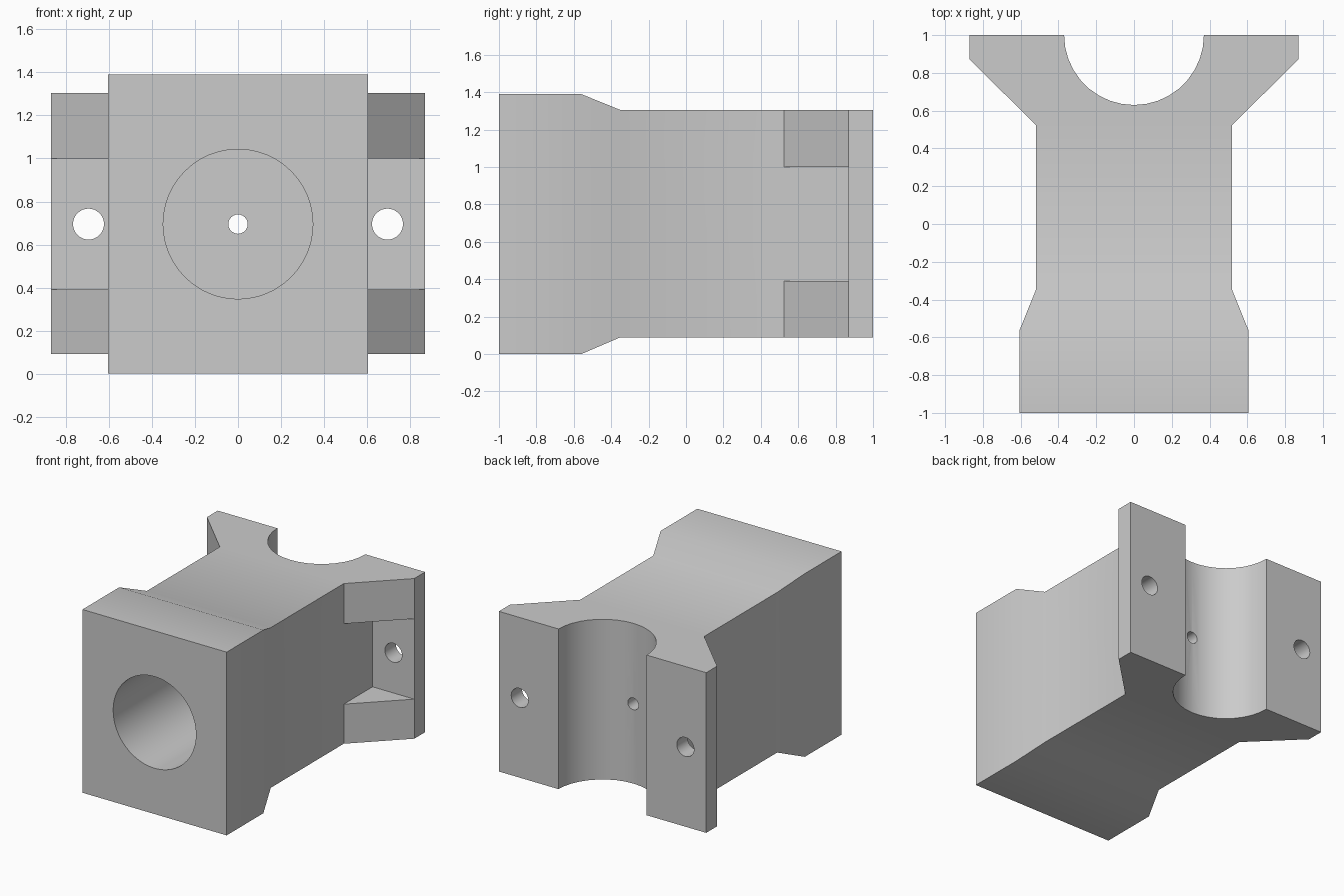
import bpy, math
from mathutils import Matrix, Vector

old = bpy.data.objects.get("Cube")
if old:
    bpy.data.objects.remove(old)

MID = 0.695          # height of the centre axis
BOTTOM, TOP = 0.09, 1.305


def material(name, rgb):
    m = bpy.data.materials.new(name)
    m.use_nodes = True
    m.diffuse_color = (*rgb, 1)
    m.node_tree.nodes["Principled BSDF"].inputs["Base Color"].default_value = (*rgb, 1)
    return m


def prism(name, outline, offset):
    """Extrude a closed outline of 3D points along an offset."""
    n = len(outline)
    verts = [Vector(p) for p in outline]
    verts += [v + Vector(offset) for v in verts]
    faces = [list(range(n))[::-1], list(range(n, 2 * n))]
    faces += [(i, (i + 1) % n, n + (i + 1) % n, n + i) for i in range(n)]
    mesh = bpy.data.meshes.new(name)
    mesh.from_pydata([tuple(v) for v in verts], [], faces)
    obj = bpy.data.objects.new(name, mesh)
    bpy.context.collection.objects.link(obj)
    # consistent outward normals
    import bmesh
    bm = bmesh.new()
    bm.from_mesh(mesh)
    bmesh.ops.recalc_face_normals(bm, faces=bm.faces)
    bm.to_mesh(mesh)
    bm.free()
    return obj


def rod(name, x, radius, y0, y1, sides):
    ring = [(x + radius * math.cos(2 * math.pi * i / sides), y0,
             MID + radius * math.sin(2 * math.pi * i / sides)) for i in range(sides)]
    return prism(name, ring, (0, y1 - y0, 0))


def carve(obj, cutter, operation="DIFFERENCE"):
    mod = obj.modifiers.new(cutter.name, "BOOLEAN")
    mod.operation, mod.solver, mod.object = operation, "EXACT", cutter
    bpy.context.view_layer.objects.active = obj
    bpy.ops.object.modifier_apply(modifier=mod.name)
    bpy.data.objects.remove(cutter)


# Plan outline: flared front block, waist, gusseted flange, round rear cradle
side = [(0.605, -1), (0.605, -0.56), (0.52, -0.35), (0.52, 0.525), (0.87, 0.87), (0.87, 1)]
steps = 18
arc = [(0.37 * math.cos(math.pi * i / steps), 1 - 0.37 * math.sin(math.pi * i / steps))
       for i in range(steps + 1)]
plan = side + arc + [(-x, y) for x, y in reversed(side)]
body = prism("bracket_body", [(x, y, -0.1) for x, y in plan], (0, 0, 1.6))

# Side profile trims the top and bottom
upper = [(-1.1, 1.39), (-0.56, 1.39), (-0.35, TOP), (1.1, TOP)]
lower = [(1.1, BOTTOM), (-0.35, BOTTOM), (-0.56, 0), (-1.1, 0)]
carve(body, prism("side_profile", [(-1, y, z) for y, z in upper + lower], (2, 0, 0)), "INTERSECT")

# Pockets between the gussets, with a bolt hole through each flange
for s in (-1, 1):
    pocket = [(0.52, 0.5), (1, 0.5), (1, 0.87), (0.52, 0.87)]
    carve(body, prism("pocket", [(s * x, y, 0.39) for x, y in pocket], (0, 0, 0.61)))
    carve(body, rod("bolt_hole", s * 0.695, 0.072, 0.8, 1.1, 32))

# Front bore and the small hole into the cradle
carve(body, rod("front_bore", 0, 0.348, -1.1, 0.455, 48))
carve(body, rod("centre_hole", 0, 0.045, 0.4, 0.8, 24))

body.data.materials.clear()
body.data.materials.append(material("plain grey", (0.6, 0.6, 0.6)))
for p in body.data.polygons:
    p.material_index = 0
for o in bpy.context.selected_objects:
    o.select_set(False)
body.select_set(True)
bpy.context.view_layer.objects.active = body
bpy.ops.object.shade_smooth_by_angle(angle=math.radians(30))
